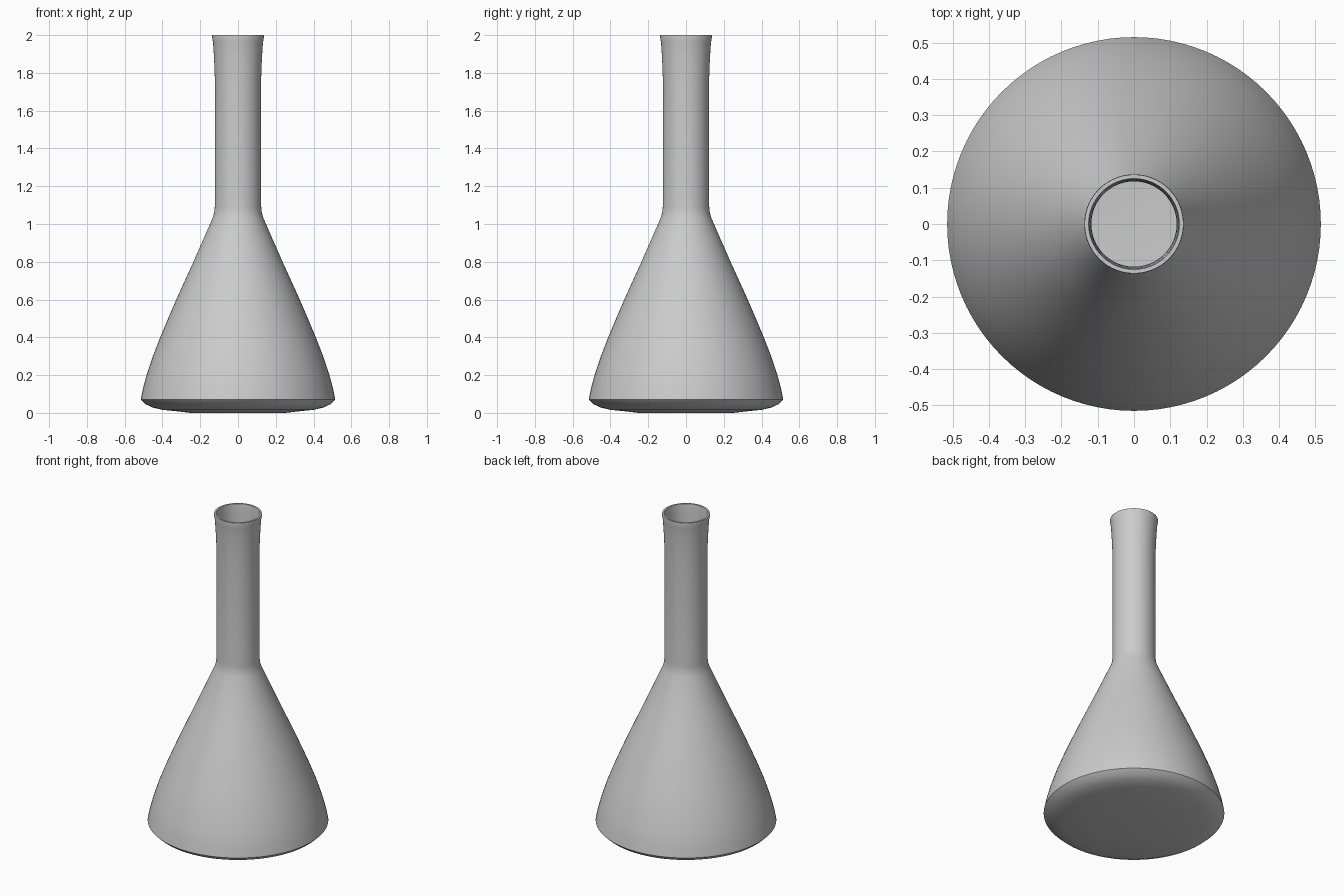
import bpy, bmesh, math

SEGMENTS = 96

# Flask outline (radius, height): base, flared body, straight neck, lipped mouth
outer = [(0, 0.005), (0.25, 0.005), (0.32, 0.008), (0.40, 0.016), (0.45, 0.028),
         (0.49, 0.046), (0.515, 0.07), (0.503, 0.13), (0.484, 0.20), (0.451, 0.30),
         (0.412, 0.40), (0.37, 0.50), (0.327, 0.60), (0.236, 0.80), (0.135, 1.03),
         (0.126, 1.06), (0.123, 1.09), (0.122, 1.75), (0.125, 1.84), (0.128, 1.90), (0.132, 1.96), (0.137, 1.99),
         (0.136, 2.0)]
# Inner wall, from the mouth down to the flat floor
inner = [(0.125, 2.0), (0.122, 1.97), (0.119, 1.85), (0.1175, 1.75), (0.1175, 1.09),
         (0.128, 1.03), (0.228, 0.80), (0.319, 0.60), (0.404, 0.40), (0.475, 0.20),
         (0.503, 0.08), (0.44, 0.036), (0.32, 0.018), (0, 0.015)]
outer[0:2] = [(0, 0.0), (0.25, 0.0)]


def lathe(name, profile):
    bm = bmesh.new()
    verts = [bm.verts.new((r, 0, z)) for r, z in profile]
    edges = [bm.edges.new(pair) for pair in zip(verts, verts[1:])]
    bmesh.ops.spin(bm, geom=verts + edges, cent=(0, 0, 0), axis=(0, 0, 1),
                   angle=2 * math.pi, steps=SEGMENTS)
    bmesh.ops.remove_doubles(bm, verts=bm.verts, dist=0.0001)
    bmesh.ops.recalc_face_normals(bm, faces=bm.faces)
    mesh = bpy.data.meshes.new(name)
    bm.to_mesh(mesh)
    bm.free()
    obj = bpy.data.objects.new(name, mesh)
    bpy.context.collection.objects.link(obj)
    bpy.context.view_layer.objects.active = obj
    obj.select_set(True)
    bpy.ops.object.shade_smooth_by_angle(angle=math.radians(35))
    return obj


# Hollow conical flask
lathe("conical_flask", outer + inner)
